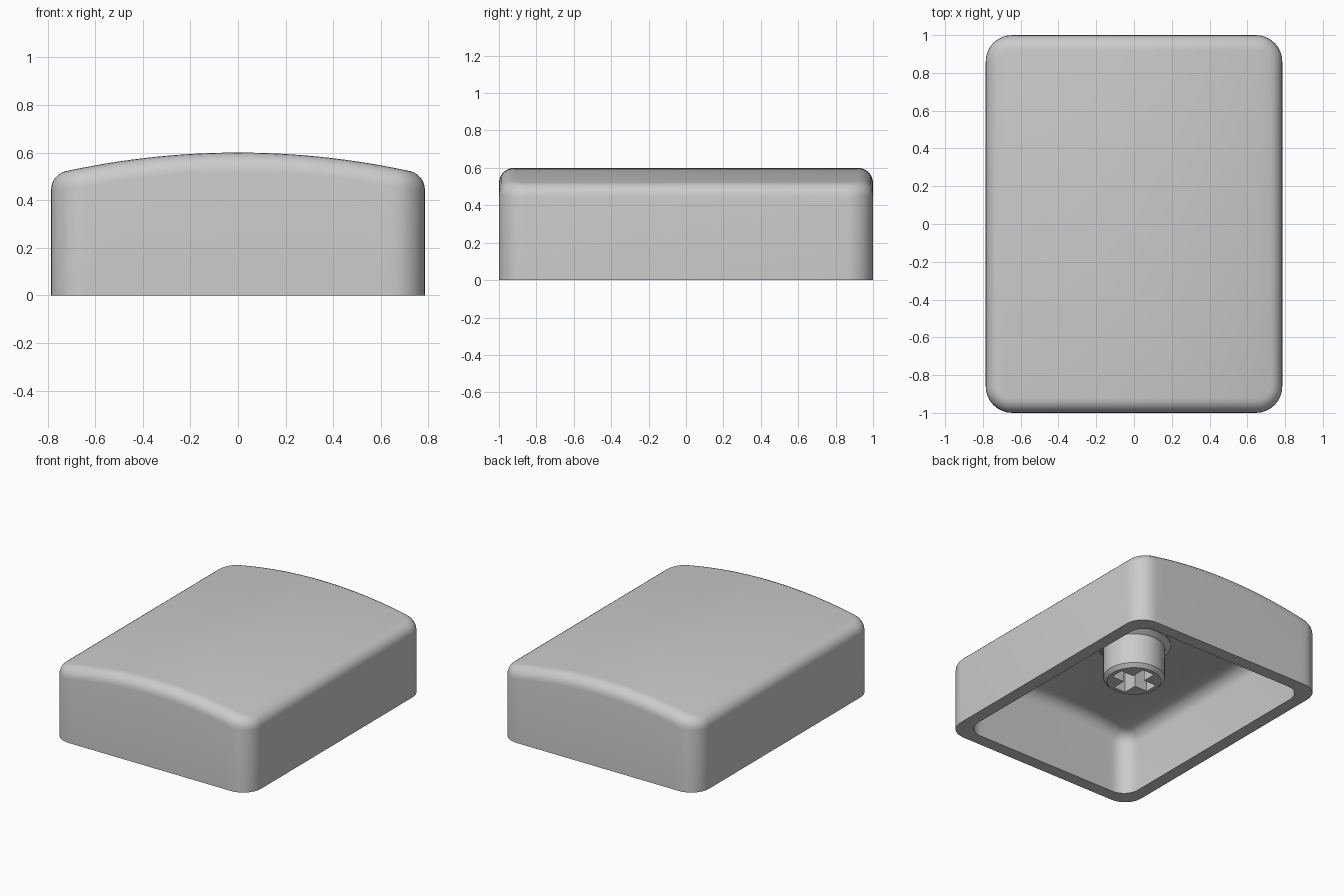
import bpy, bmesh, math
from mathutils import Vector

cube = bpy.data.objects.get("Cube")
if cube:
    bpy.data.objects.remove(cube)

grey = bpy.data.materials.new("light_grey")
grey.use_nodes = True
GREY = (0.6, 0.6, 0.6, 1)
grey.diffuse_color = GREY
grey.node_tree.nodes["Principled BSDF"].inputs["Base Color"].default_value = GREY

CURVE = 0.153     # how quickly the crown falls away from the middle
ARC, SPAN, FILLET_STEPS = 8, 24, 6


def finish(name, bm):
    bmesh.ops.recalc_face_normals(bm, faces=bm.faces)
    mesh = bpy.data.meshes.new(name)
    bm.to_mesh(mesh)
    bm.free()
    mesh.materials.append(grey)
    obj = bpy.data.objects.new(name, mesh)
    bpy.context.collection.objects.link(obj)
    return obj


def smooth(obj):
    bpy.ops.object.select_all(action='DESELECT')
    bpy.context.view_layer.objects.active = obj
    obj.select_set(True)
    bpy.ops.object.shade_smooth_by_angle(angle=math.radians(35))


def outline(w, d, r):
    """Rounded rectangle as (corner-centre point, outward direction) pairs."""
    front = []
    for i in range(ARC + 1):
        a = math.pi + i / ARC * math.pi / 2
        front.append((Vector((r - w, r - d, 0)), Vector((math.cos(a), math.sin(a), 0))))
    for i in range(1, SPAN):
        front.append((Vector(((w - r) * (2 * i / SPAN - 1), r - d, 0)), Vector((0, -1, 0))))
    front += [(Vector((-c.x, c.y, 0)), Vector((-n.x, n.y, 0))) for c, n in front[ARC::-1]]
    back = [(Vector((c.x, -c.y, 0)), Vector((n.x, -n.y, 0))) for c, n in reversed(front)]
    return front + back


def domed_skin(bm, w, d, r, fillet, top):
    """Straight walls, filleted top edge and crowned roof; returns the bottom ring."""
    pts = outline(w, d, r)
    rings = [[bm.verts.new(c + n * r) for c, n in pts]]
    for k in range(FILLET_STEPS + 1):
        ring = []
        for c, n in pts:
            core = c + n * (r - fillet)
            up = Vector((2 * CURVE * core.x, 0, 1)).normalized()
            core.z = top - CURVE * core.x ** 2 - fillet
            ring.append(bm.verts.new(core + fillet * n.slerp(up, k / FILLET_STEPS)))
        rings.append(ring)
    count = len(pts)
    for low, high in zip(rings, rings[1:]):
        for i in range(count):
            j = (i + 1) % count
            bm.faces.new((low[i], low[j], high[j], high[i]))
    # roof strips run from front to back
    roof = rings[-1]
    for i in range(count // 2 - 1):
        bm.faces.new((roof[i], roof[i + 1], roof[-2 - i], roof[-1 - i]))
    return rings[0]


# Hollow cap: outer skin, inner skin and the flat rim joining them
bm = bmesh.new()
outer = domed_skin(bm, 0.785, 1.0, 0.14, 0.08, 0.6)
inner = domed_skin(bm, 0.695, 0.91, 0.12, 0.09, 0.51)
for i in range(len(outer)):
    j = (i + 1) % len(outer)
    bm.faces.new((outer[i], inner[i], inner[j], outer[j]))
smooth(finish("cap_shell", bm))

# Mounting stem: turned profile with a chamfered foot and a flared collar
profile = [(0.18, 0.23), (0.205, 0.255), (0.205, 0.475), (0.245, 0.5), (0.245, 0.53)]
SIDES = 48
bm = bmesh.new()
rings = [[bm.verts.new((r * math.cos(math.tau * i / SIDES), r * math.sin(math.tau * i / SIDES), z))
          for i in range(SIDES)] for r, z in profile]
for low, high in zip(rings, rings[1:]):
    for i in range(SIDES):
        j = (i + 1) % SIDES
        bm.faces.new((low[i], low[j], high[j], high[i]))
bm.faces.new(rings[0])
bm.faces.new(rings[-1])
stem = finish("mounting_stem", bm)

# Cross-shaped socket cut into the foot of the stem
ARM, HALF = 0.15, 0.048
bm = bmesh.new()
cross = []
for q in range(4):
    c, s = round(math.cos(q * math.pi / 2)), round(math.sin(q * math.pi / 2))
    for x, y in ((ARM, -HALF), (ARM, HALF), (HALF, HALF)):
        cross.append(bm.verts.new((x * c - y * s, x * s + y * c, 0.1)))
face = bm.faces.new(cross)
up = bmesh.ops.extrude_face_region(bm, geom=[face])["geom"]
bmesh.ops.translate(bm, vec=(0, 0, 0.37), verts=[v for v in up if isinstance(v, bmesh.types.BMVert)])
cutter = finish("socket_cutter", bm)
cutter.hide_render = True

cut = stem.modifiers.new("socket", 'BOOLEAN')
cut.operation, cut.solver, cut.object = 'DIFFERENCE', 'EXACT', cutter
bpy.context.view_layer.objects.active = stem
bpy.ops.object.modifier_apply(modifier=cut.name)
bpy.data.objects.remove(cutter)
smooth(stem)
